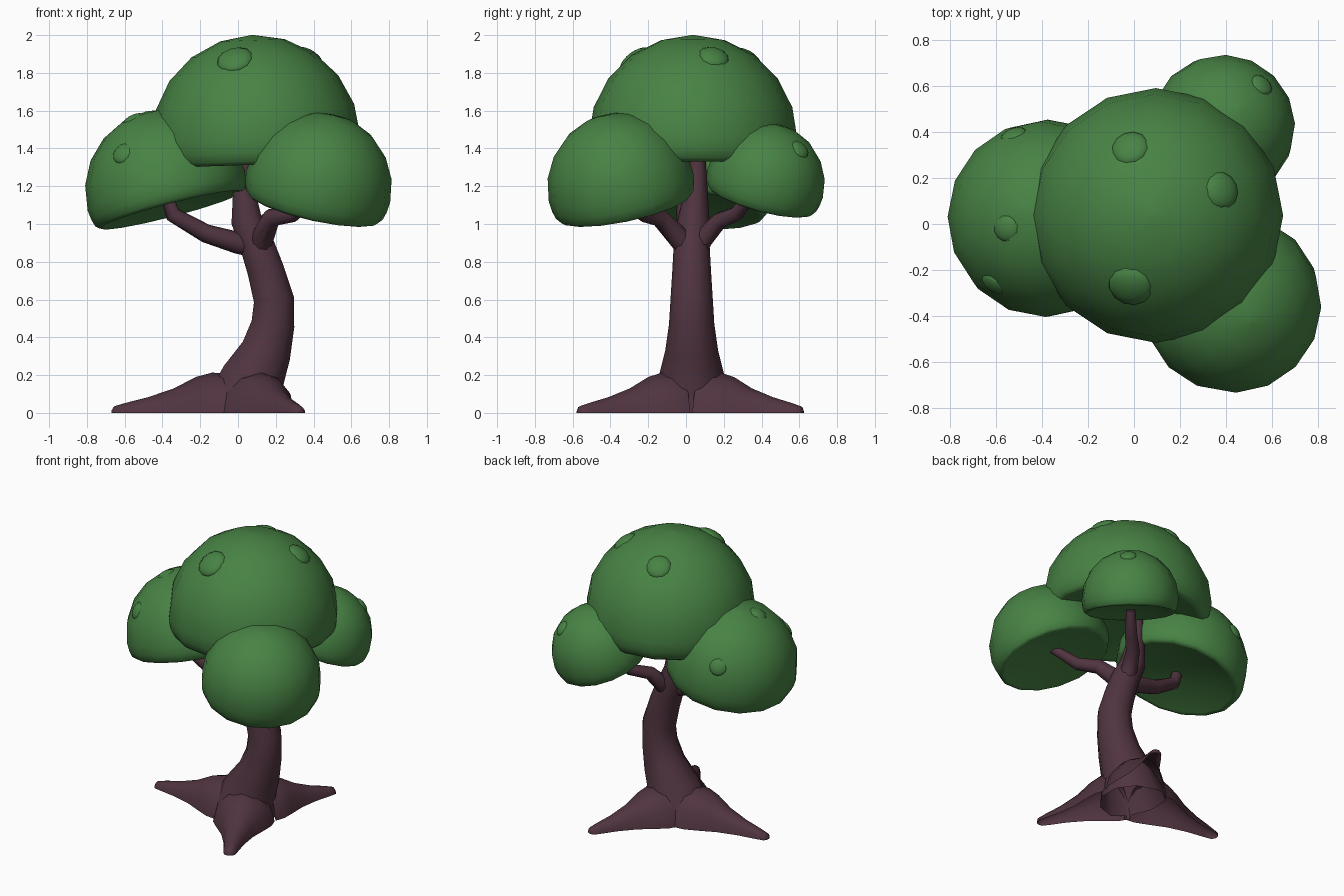
import bpy, bmesh, math
from mathutils import Vector, Matrix

if "Cube" in bpy.data.objects:
    bpy.data.objects.remove(bpy.data.objects["Cube"])


def material(name, rgb):
    m = bpy.data.materials.new(name)
    m.diffuse_color = (*rgb, 1)
    m.use_nodes = True
    m.node_tree.nodes["Principled BSDF"].inputs["Base Color"].default_value = m.diffuse_color
    return m


LEAF = material("leaf green", (0.064, 0.225, 0.058))
BARK = material("plum bark", (0.08, 0.034, 0.05))


def finish(bm, name, mat, angle=60):
    me = bpy.data.meshes.new(name)
    bm.to_mesh(me)
    bm.free()
    me.materials.append(mat)
    ob = bpy.data.objects.new(name, me)
    bpy.context.collection.objects.link(ob)
    bpy.ops.object.select_all(action='DESELECT')
    ob.select_set(True)
    bpy.context.view_layer.objects.active = ob
    bpy.ops.object.shade_smooth_by_angle(angle=math.radians(angle))
    return ob


def loft(bm, rings):
    """Skin a list of equal closed rings, cap both ends; returns the two caps."""
    n = len(rings[0])
    vs = [[bm.verts.new(p) for p in r] for r in rings]
    for a, b in zip(vs, vs[1:]):
        for i in range(n):
            bm.faces.new((a[i], a[(i + 1) % n], b[(i + 1) % n], b[i]))
    caps = bm.faces.new(vs[0]), bm.faces.new(vs[-1])
    bmesh.ops.recalc_face_normals(bm, faces=bm.faces)
    return caps


def tube(name, pts, sides=8, grounded=False):
    """Tapered tube through (x, y, z, radius, width factor) points.
    A grounded tube is cut off at z = 0 and left open underneath."""
    c = [Vector(p[:3]) for p in pts]
    d = c[-1] - c[0]
    ref = Vector((-d.y, d.x, 0)).normalized()
    rings = []
    for i, p in enumerate(pts):
        t = (c[min(i + 1, len(c) - 1)] - c[max(i - 1, 0)]).normalized()
        u = t.cross(ref).normalized()
        v = t.cross(u) * (p[4] if len(p) > 4 else 1)
        ring = []
        for k in range(sides):
            a = 2 * math.pi * k / sides
            q = c[i] + p[3] * (math.cos(a) * u + math.sin(a) * v)
            if grounded:
                q.z = max(q.z, 0)
            ring.append(q)
        rings.append(ring)
    bm = bmesh.new()
    start, end = loft(bm, rings)
    if grounded:
        hidden = [f for f in bm.faces if f is start or all(v.co.z < 1e-4 for v in f.verts)]
        bmesh.ops.delete(bm, geom=hidden, context='FACES')
    return finish(bm, name, BARK)


def canopy(name, centre, R, lean, tilt, depth, bumps=()):
    """Leaf dome with a hollowed underside, leaning toward a heading, with low bumps at (x, y, size)."""
    profile = [(0.05, -0.17), (0.5, -0.20), (0.86, -0.285), (0.91, -0.30), (0.955, -0.26), (0.985, -0.15)]
    profile = [(r, h * depth) for r, h in profile]
    profile += [(math.cos(math.radians(a)), math.sin(math.radians(a))) for a in (0, 18, 36, 54, 72)]
    profile += [(0.02, 1.0)]
    axis = Vector((-math.sin(lean), math.cos(lean), 0))
    M = Matrix.Translation(centre) @ Matrix.Rotation(math.radians(tilt), 4, axis)
    n = 16
    rings = [[M @ Vector((R * r * math.cos(2 * math.pi * k / n), R * r * math.sin(2 * math.pi * k / n), R * h))
              for k in range(n)] for r, h in profile]
    bm = bmesh.new()
    loft(bm, rings)
    finish(bm, name, LEAF)
    for i, (x, y, s) in enumerate(bumps):
        dx, dy = x - centre[0], y - centre[1]
        off = Vector((dx, dy, math.sqrt(max(R * R - dx * dx - dy * dy, 0.01)))).normalized()
        B = (Matrix.Translation(Vector(centre) + off * R * 0.955)
             @ off.to_track_quat('Z', 'Y').to_matrix().to_4x4()
             @ Matrix.Diagonal((s, s, s * 0.45, 1)))
        bm = bmesh.new()
        bmesh.ops.create_uvsphere(bm, u_segments=12, v_segments=8, radius=1, matrix=B)
        finish(bm, f"{name}_bump_{i + 1}", LEAF)


# Curved trunk, running up into the main canopy
tube("trunk", [(0.03, 0.03, 0.0, 0.225), (0.08, 0.03, 0.19, 0.175), (0.15, 0.03, 0.33, 0.14),
               (0.185, 0.03, 0.47, 0.12), (0.19, 0.03, 0.60, 0.112), (0.145, 0.03, 0.76, 0.102),
               (0.10, 0.03, 0.89, 0.095), (0.045, 0.04, 1.02, 0.085), (0.025, 0.06, 1.25, 0.05),
               (0.03, 0.065, 1.40, 0.035)], 10, True)

# Branches
tube("left_branch", [(0.10, 0.03, 0.87, 0.05), (0.0, 0.02, 0.90, 0.058), (-0.17, 0.0, 0.95, 0.049),
                     (-0.345, -0.01, 1.05, 0.042), (-0.39, -0.01, 1.19, 0.032)])
tube("front_branch", [(0.11, 0.02, 0.84, 0.05), (0.13, -0.04, 0.93, 0.06), (0.18, -0.14, 1.035, 0.05),
                      (0.29, -0.22, 1.05, 0.042), (0.42, -0.32, 1.16, 0.03)])
tube("back_branch", [(0.11, 0.04, 0.82, 0.05), (0.12, 0.09, 0.92, 0.055), (0.16, 0.18, 1.02, 0.045),
                     (0.25, 0.27, 1.055, 0.04), (0.33, 0.36, 1.18, 0.03)])

# Spreading roots, flat on the ground and open below
for name, tx, ty in (("left_root", -0.67, 0.03), ("front_root", 0.33, -0.575), ("back_root", 0.33, 0.62)):
    steps = [(0.15, 0.21, 0.95), (0.26, 0.213, 0.9), (0.38, 0.19, 0.82), (0.54, 0.13, 0.8), (0.73, 0.083, 0.8),
             (0.9, 0.052, 0.9), (0.98, 0.035, 1), (1, 0.012, 1)]
    tube(name, [(0.05 + (tx - 0.05) * f, 0.03 + (ty - 0.03) * f, 0, r, w) for f, r, w in steps], 12, True)

# Leaf domes
canopy("main_canopy", (0.095, 0.037, 1.447), 0.553, math.pi, 2, 0.8,
       [(-0.02, -0.28, 0.1), (0.39, 0.15, 0.085), (-0.02, 0.34, 0.085)])
canopy("left_canopy", (-0.38, 0.025, 1.18), 0.43, math.radians(160), 15.5, 0.85,
       [(-0.56, -0.02, 0.062), (-0.62, -0.27, 0.06), (-0.53, 0.40, 0.06)])
canopy("front_right_canopy", (0.425, -0.345, 1.20), 0.39, math.radians(-43), 17, 1.0)
canopy("back_right_canopy", (0.385, 0.42, 1.22), 0.315, math.radians(48), 20, 1.0,
       [(0.56, 0.61, 0.055)])
